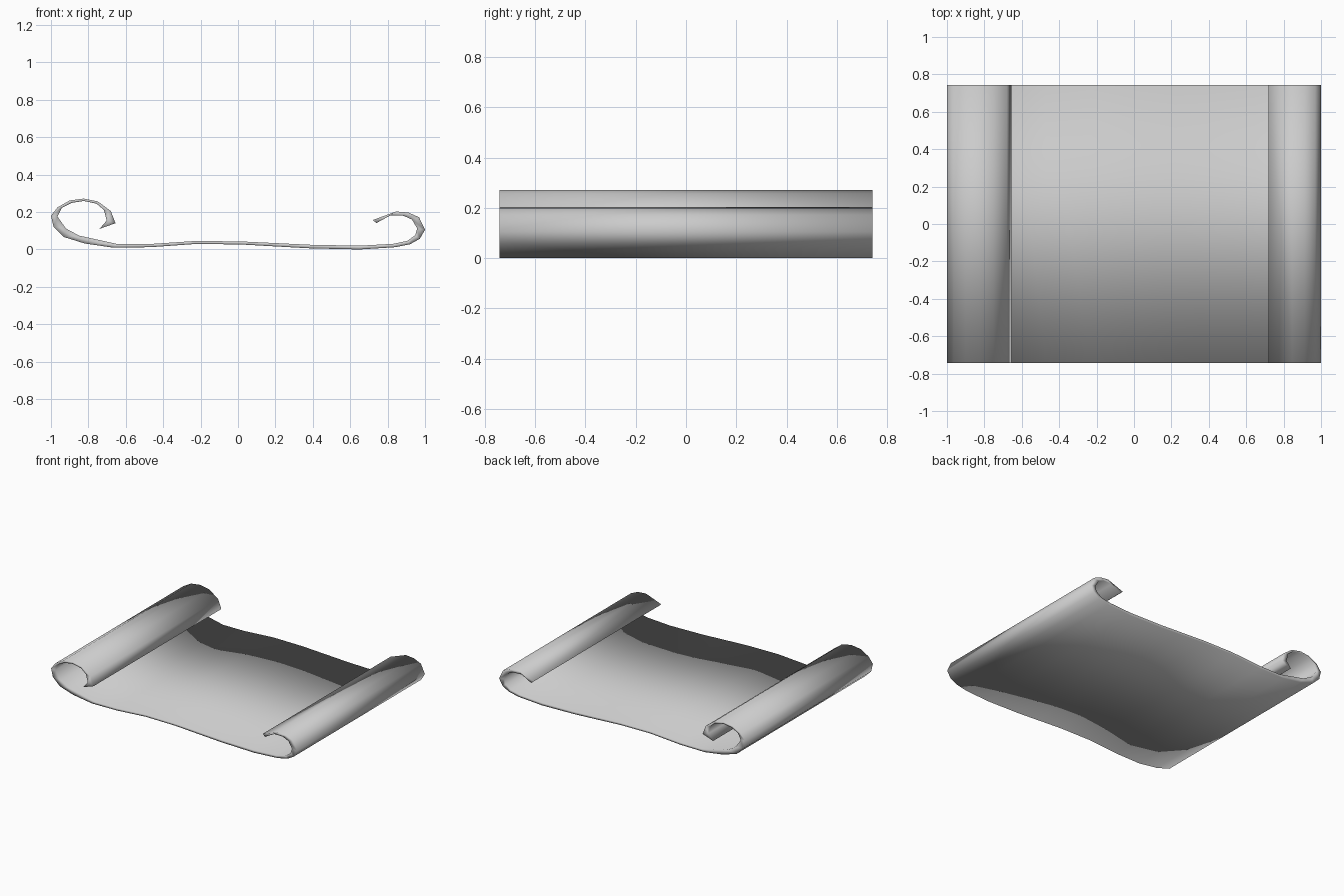
import bpy, bmesh

HALF_DEPTH = 0.742

# Sheet cross-section from left curl tip to right curl tip:
# outer x, outer z, inner x, inner z
PROFILE = [
    (-0.655, 0.140, -0.740, 0.110),
    (-0.680, 0.205, -0.702, 0.155),
    (-0.750, 0.257, -0.717, 0.211),
    (-0.825, 0.272, -0.757, 0.245),
    (-0.900, 0.262, -0.825, 0.259),
    (-0.965, 0.225, -0.890, 0.249),
    (-1.000, 0.180, -0.942, 0.223),
    (-0.986, 0.120, -0.965, 0.175),
    (-0.930, 0.066, -0.920, 0.112),
    (-0.820, 0.032, -0.850, 0.074),
    (-0.670, 0.010, -0.640, 0.028),
    (-0.470, 0.012, -0.470, 0.029),
    (-0.230, 0.029, -0.230, 0.045),
    (0.010, 0.027, 0.010, 0.043),
    (0.220, 0.015, 0.220, 0.033),
    (0.385, 0.006, 0.385, 0.025),
    (0.650, 0.000, 0.650, 0.020),
    (0.840, 0.012, 0.830, 0.030),
    (0.920, 0.028, 0.905, 0.046),
    (0.972, 0.057, 0.947, 0.075),
    (1.000, 0.105, 0.958, 0.112),
    (0.968, 0.172, 0.930, 0.160),
    (0.912, 0.197, 0.885, 0.180),
    (0.845, 0.203, 0.815, 0.182),
    (0.720, 0.157, 0.740, 0.141),
]

bm = bmesh.new()

# Front edge: a strip of quads filling the cross-section
outer = [bm.verts.new((p[0], -HALF_DEPTH, p[1])) for p in PROFILE]
inner = [bm.verts.new((p[2], -HALF_DEPTH, p[3])) for p in PROFILE]
front = [bm.faces.new((outer[i], outer[i + 1], inner[i + 1], inner[i]))
         for i in range(len(PROFILE) - 1)]

# Pull the strip back to form the whole scroll, keeping the front faces
ext = bmesh.ops.extrude_face_region(bm, geom=front, use_keep_orig=True)
back = [g for g in ext["geom"] if isinstance(g, bmesh.types.BMVert)]
bmesh.ops.translate(bm, verts=back, vec=(0, 2 * HALF_DEPTH, 0))
bmesh.ops.recalc_face_normals(bm, faces=bm.faces)

# The sheet is shaded smooth all over, soft edges included
for f in bm.faces:
    f.smooth = True

mesh = bpy.data.meshes.new("scroll_sheet")
bm.to_mesh(mesh)
bm.free()
scroll = bpy.data.objects.new("scroll_sheet", mesh)
bpy.context.collection.objects.link(scroll)
